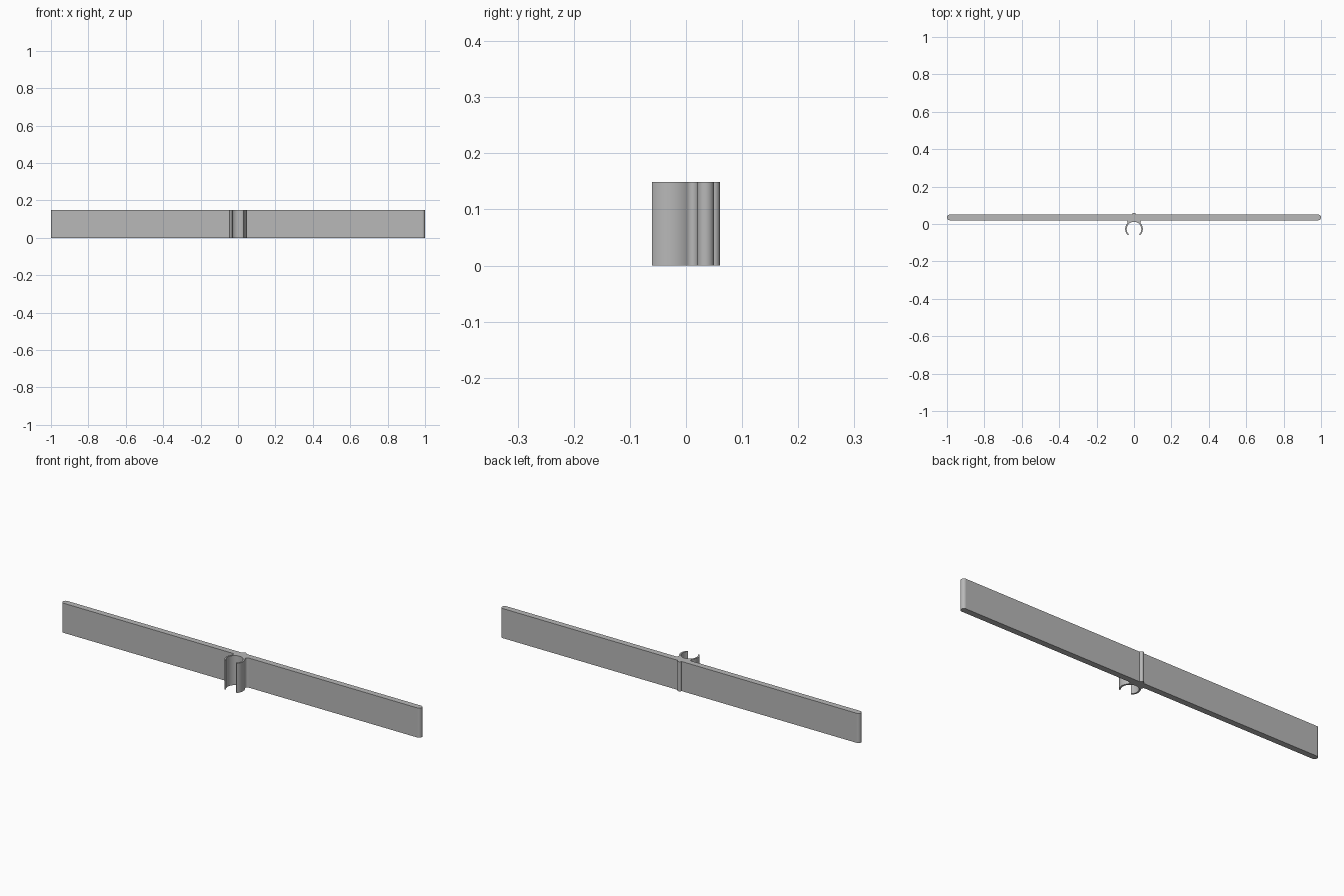
import bpy
import bmesh
from math import sin, cos, asin, sqrt, radians, degrees

cube = bpy.data.objects.get("Cube")
if cube:
    bpy.data.objects.remove(cube, do_unlink=True)

HEIGHT = 0.149
FRONT, BACK = 0.02, 0.05          # faces of the flat bar
OUTER, INNER = 0.047, 0.039       # radii of the open clip
FILLET, RIDGE = 0.011, 0.0102
CLIP_Y = FRONT - OUTER            # the clip touches the bar's front face


def arc(cx, cy, r, start, end, steps):
    angles = [radians(start + (end - start) * i / steps) for i in range(steps + 1)]
    return [(cx + r * cos(a), cy + r * sin(a)) for a in angles]


grey = bpy.data.materials.new("plain grey")
grey.use_nodes = True
colour = (0.48, 0.48, 0.48, 1)
grey.diffuse_color = colour
grey.node_tree.nodes["Principled BSDF"].inputs["Base Color"].default_value = colour

# Half outline: clip inside, clip outside, fillet, rounded bar end, back ridge
join = degrees(asin((OUTER - FILLET) / (OUTER + FILLET)))
fillet_x = sqrt(4 * OUTER * FILLET)
cap = (BACK - FRONT) / 2
half = arc(0, CLIP_Y, INNER, 90, -45, 32)
half += arc(0, CLIP_Y, OUTER, -45, join, 24)
half += arc(fillet_x, FRONT - FILLET, FILLET, 180 + join, 90, 14)[1:]
half += arc(1 - cap, FRONT + cap, cap, -90, 90, 20)
half += arc(0, BACK, RIDGE, 0, 90, 10)

# Mirror to the other side and extrude upward
outline = half + [(-x, y) for x, y in reversed(half[1:-1])]
bm = bmesh.new()
base = bm.faces.new([bm.verts.new((x, y, 0)) for x, y in outline])
top = bmesh.ops.extrude_face_region(bm, geom=[base], use_keep_orig=True)
bmesh.ops.translate(bm, vec=(0, 0, HEIGHT),
                    verts=[v for v in top["geom"] if isinstance(v, bmesh.types.BMVert)])
bmesh.ops.recalc_face_normals(bm, faces=bm.faces)
mesh = bpy.data.meshes.new("clip_bar")
bm.to_mesh(mesh)
bm.free()
mesh.materials.append(grey)

bar = bpy.data.objects.new("clip_bar", mesh)
bpy.context.collection.objects.link(bar)
bpy.ops.object.select_all(action="DESELECT")
bar.select_set(True)
bpy.context.view_layer.objects.active = bar
bpy.ops.object.shade_smooth_by_angle(angle=radians(30))

# Keep the long flat faces evenly shaded
weighted = bar.modifiers.new("flat_normals", "WEIGHTED_NORMAL")
weighted.keep_sharp = True
